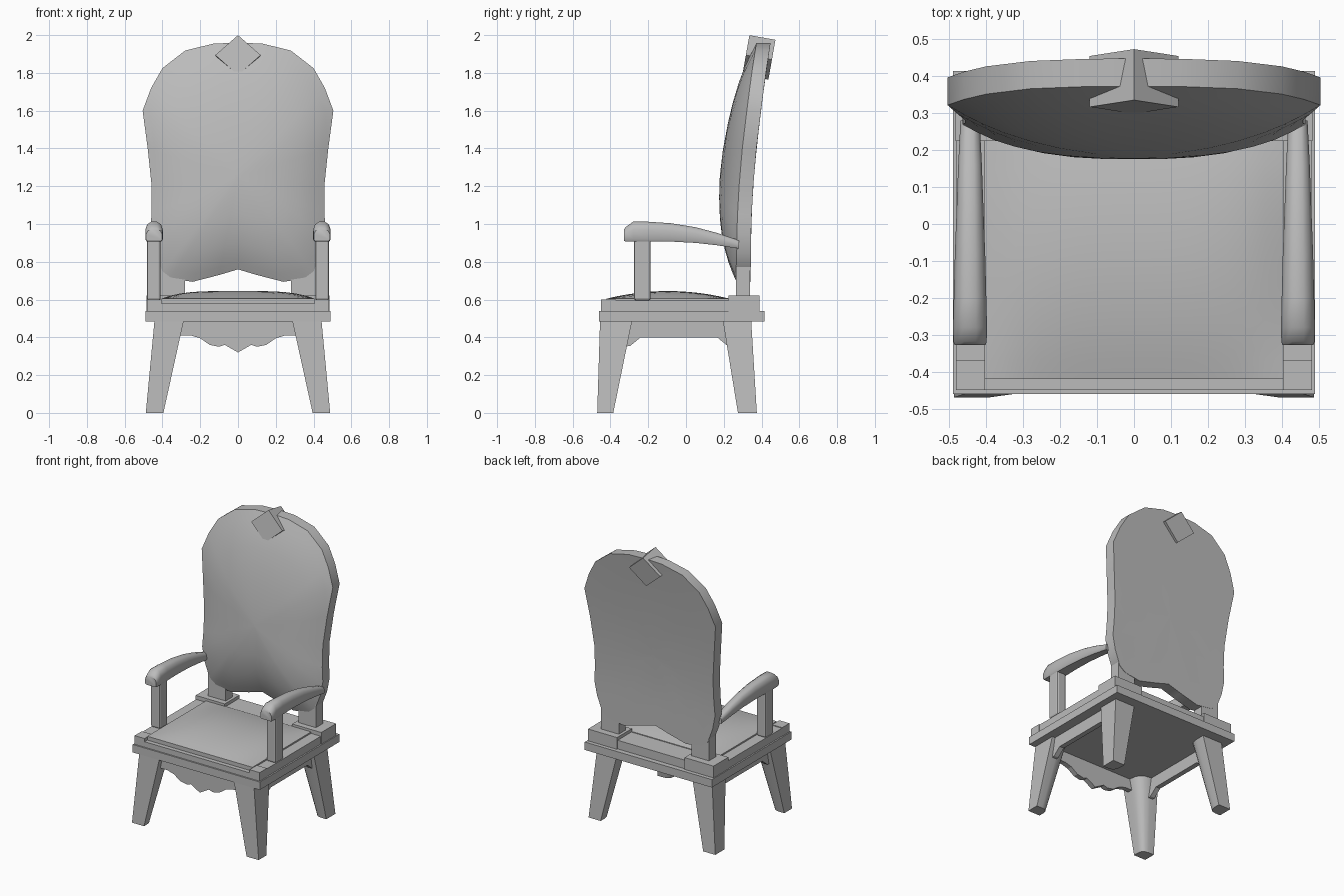
import bpy, bmesh, math
from mathutils import Matrix

if "Cube" in bpy.data.objects:
    bpy.data.objects.remove(bpy.data.objects["Cube"], do_unlink=True)

GREY = (0.5, 0.5, 0.5, 1)
mat = bpy.data.materials.new("plain_grey")
mat.use_nodes = True
mat.diffuse_color = GREY
mat.node_tree.nodes["Principled BSDF"].inputs["Base Color"].default_value = GREY


def finish(name, bm, smooth=False):
    bmesh.ops.recalc_face_normals(bm, faces=bm.faces)
    mesh = bpy.data.meshes.new(name)
    bm.to_mesh(mesh)
    bm.free()
    mesh.materials.append(mat)
    obj = bpy.data.objects.new(name, mesh)
    bpy.context.collection.objects.link(obj)
    if smooth:
        bpy.ops.object.select_all(action='DESELECT')
        obj.select_set(True)
        bpy.context.view_layer.objects.active = obj
        bpy.ops.object.shade_smooth_by_angle(angle=math.radians(40))
    return obj


def box(name, x, y, z, bevel=0.0):
    bm = bmesh.new()
    size = [b - a for a, b in (x, y, z)]
    mid = [(a + b) / 2 for a, b in (x, y, z)]
    bmesh.ops.create_cube(bm, size=1, matrix=Matrix.Translation(mid) @ Matrix.Diagonal((*size, 1)))
    if bevel:
        bmesh.ops.bevel(bm, geom=bm.edges[:], offset=bevel, segments=2, affect='EDGES', profile=0.5)
    return finish(name, bm)


def loft(name, rings, smooth=True):
    # Skin equal-length closed rings and cap both ends
    bm = bmesh.new()
    loops = [[bm.verts.new(p) for p in ring] for ring in rings]
    n = len(loops[0])
    for a, b in zip(loops, loops[1:]):
        for i in range(n):
            j = (i + 1) % n
            bm.faces.new((a[i], a[j], b[j], b[i]))
    bm.faces.new(loops[0])
    bm.faces.new(loops[-1])
    return finish(name, bm, smooth)


def interp(table, t):
    for (a, va), (b, vb) in zip(table, table[1:]):
        if t <= b:
            return va + (vb - va) * max(0, (t - a) / (b - a))
    return table[-1][1]


def span(side, a, b):
    return tuple(sorted((side * a, side * b)))


# Seat frame and rails
box("seat_frame", (-0.49, 0.49), (-0.46, 0.415), (0.485, 0.54))
box("front_rail", (-0.41, 0.41), (-0.45, -0.42), (0.54, 0.578))
box("rear_rail", (-0.27, 0.27), (0.23, 0.38), (0.54, 0.6))

# Domed seat cushion
rows = []
for r in range(13):
    v = r / 6 - 1
    row = []
    for c in range(17):
        u = c / 8 - 1
        row.append((0.405 * u, -0.095 + 0.325 * v,
                    0.605 + 0.04 * (1 - u ** 4) * (1 - v * v)))
    y = row[0][1]
    rows.append(row + [(0.405, y, 0.54), (-0.405, y, 0.54)])
loft("seat_cushion", rows)

# Scalloped front apron
half = [(0.07, 0.36), (0.1, 0.35), (0.15, 0.36), (0.2, 0.395), (0.25, 0.41), (0.33, 0.41), (0.33, 0.49)]
edge = [(-x, z) for x, z in reversed(half)] + [(0, 0.32)] + half
loft("front_apron", [[(x, y, z) for x, z in edge] for y in (-0.42, -0.385)], False)

# Parts repeated on both sides
SECTION = [(0, 0), (1, 0), (1, 0.45), (0.95, 0.72), (0.85, 0.85), (0.72, 0.95), (0.45, 1), (0, 1)]
LEGS = {"front": (-1, (0.47, 0.085), (0.455, 0.17)),
        "back": (1, (0.375, 0.1), (0.345, 0.15))}
ARM = [(-0.328, 0.042, 0.91, 0.972), (-0.318, 0.045, 0.907, 0.985), (-0.28, 0.046, 0.907, 1.012),
       (-0.2, 0.044, 0.907, 1.012), (-0.08, 0.041, 0.907, 1.004), (0.05, 0.036, 0.9, 0.983),
       (0.16, 0.032, 0.888, 0.954), (0.28, 0.026, 0.87, 0.914)]
for side, label in ((1, "left"), (-1, "right")):
    box(label + "_side_rail", span(side, 0.405, 0.48), (-0.375, 0.23), (0.54, 0.595))
    box(label + "_front_block", span(side, 0.405, 0.482), (-0.45, -0.37), (0.54, 0.6))
    box(label + "_back_block", span(side, 0.26, 0.484), (0.225, 0.388), (0.54, 0.622))
    box(label + "_back_post", span(side, 0.28, 0.415), (0.265, 0.34), (0.6, 0.82))
    box(label + "_arm_post", span(side, 0.41, 0.482), (-0.275, -0.187), (0.595, 0.93), 0.012)

    # Tapered legs with square outer corners and rounded inner corners
    for end, (dy, low, high) in LEGS.items():
        rings = []
        for z, xo, w, (yo, d) in ((0, 0.488, 0.093, low), (0.49, 0.442, 0.155, high)):
            rings.append([(side * (xo - w * u), dy * (yo - d * v), z) for u, v in SECTION])
        loft(f"{label}_{end}_leg", rings)

    # Side apron with bracket ends
    edge = [(-0.33, 0.49), (-0.33, 0.35), (-0.295, 0.355), (-0.24, 0.4), (0.165, 0.4),
            (0.22, 0.355), (0.27, 0.355), (0.27, 0.49)]
    loft(label + "_side_apron", [[(side * x, y, z) for y, z in edge] for x in (0.385, 0.42)], False)

    # Padded armrest, rounded on top and tapering to the back
    rings = []
    for y, w, low, high in ARM:
        profile = [(-1, 0.12), (-1, 0.6), (-0.8, 0.87), (-0.35, 1), (0.35, 1),
                   (0.8, 0.87), (1, 0.6), (1, 0.12), (0.85, 0), (-0.85, 0)]
        rings.append([(side * 0.444 + w * u, y, low + (high - low) * v) for u, v in profile])
    loft(label + "_armrest", rings)

# Curved backrest with a bulging padded front
FRONT_Y = [(0.69, 0.267), (1.0, 0.27), (1.2, 0.281), (1.4, 0.298), (1.6, 0.322), (1.8, 0.348), (1.96, 0.373)]
half = [(0.13, 1.955), (0.28, 1.918), (0.4, 1.825), (0.46, 1.72), (0.505, 1.6), (0.478, 1.4),
        (0.457, 1.2), (0.458, 1.05), (0.465, 0.95), (0.445, 0.85), (0.405, 0.745),
        (0.36, 0.712), (0.24, 0.694), (0.1, 0.73)]
outline = [(0, 1.96)] + half + [(0, 0.76)] + [(-x, z) for x, z in reversed(half)]
LAYERS = [(0.03, -0.106), (0.2, -0.102), (0.4, -0.092), (0.55, -0.08), (0.7, -0.062), (0.82, -0.042),
          (0.92, -0.02), (1, 0), (1, 0.075), (0.75, 0.075), (0.5, 0.075), (0.25, 0.075), (0.03, 0.075)]
rings = []
for scale, depth in LAYERS:
    ring = []
    for x, z in outline:
        height = 1.25 + (z - 1.25) * scale
        ring.append((x * scale, interp(FRONT_Y, height) + depth, height))
    rings.append(ring)
loft("backrest", rings)

# Tilted diamond finial
bm = bmesh.new()
place = (Matrix.Translation((0, 0.386, 1.882)) @ Matrix.Rotation(math.radians(-10), 4, 'X')
         @ Matrix.Diagonal((0.12, 0.07, 0.107, 1)) @ Matrix.Rotation(math.radians(45), 4, 'Y')
         @ Matrix.Diagonal((math.sqrt(2), 2, math.sqrt(2), 1)))
bmesh.ops.create_cube(bm, size=1, matrix=place)
finish("diamond_finial", bm)
